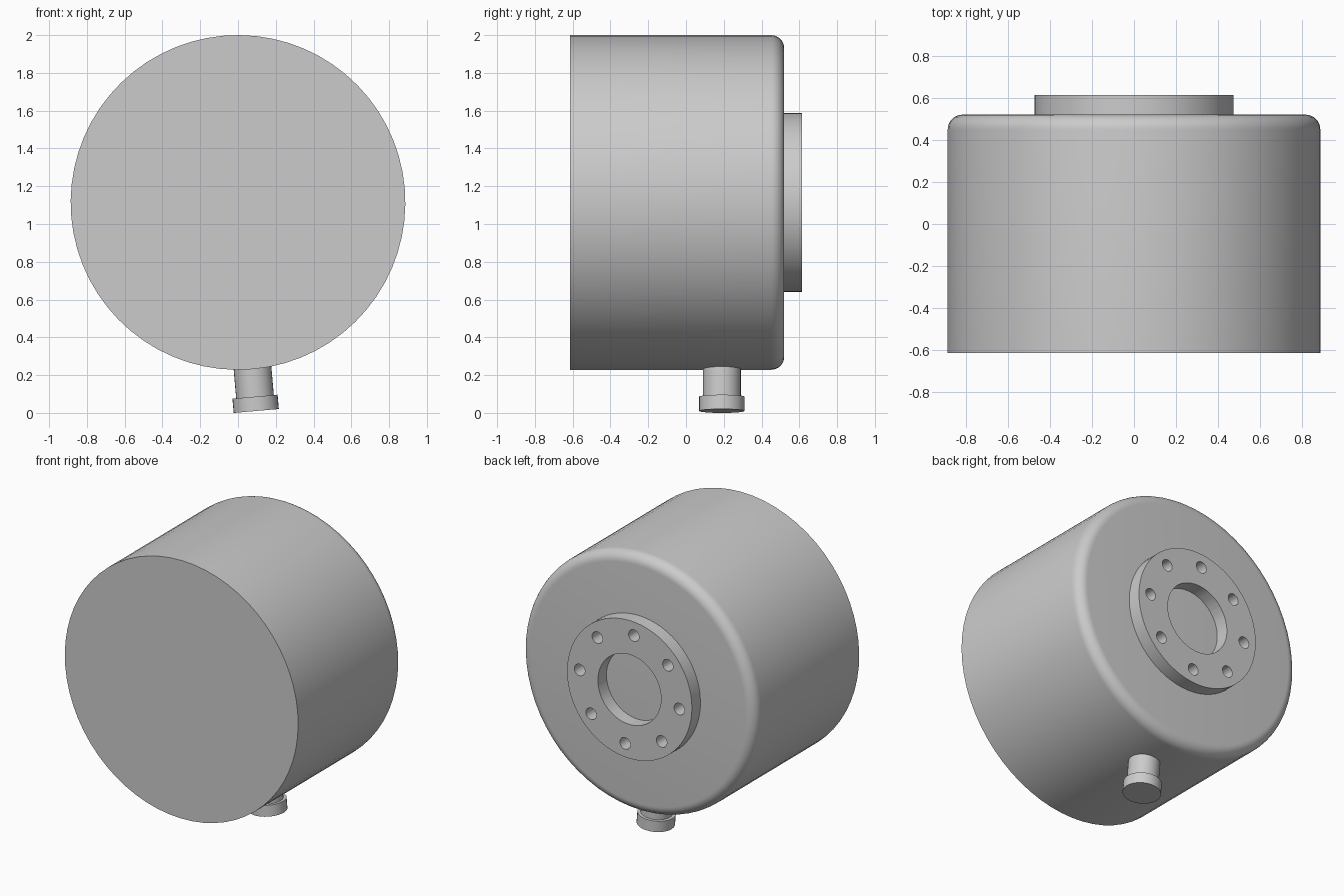
import bpy, bmesh, math
from mathutils import Matrix

cube = bpy.data.objects.get("Cube")
if cube:
    bpy.data.objects.remove(cube, do_unlink=True)

grey = bpy.data.materials.new("plain_grey")
grey.use_nodes = True
colour = (0.6, 0.6, 0.6, 1)
grey.diffuse_color = colour
grey.node_tree.nodes["Principled BSDF"].inputs["Base Color"].default_value = colour

CENTRE_Z = 1.114
BODY_R = 0.886
BACK_Y = 0.52
# The whole assembly is clocked a few degrees about the drum axis
CLOCK = Matrix.Translation((0, 0, CENTRE_Z)) @ Matrix.Rotation(math.radians(-5), 4, 'Y')
ALONG_Y = Matrix.Rotation(math.radians(-90), 4, 'X')
DOWN = Matrix.Rotation(math.radians(180), 4, 'X')


def lathe(name, profile, steps, matrix):
    """Revolve (radius, height) points about local z, then place the result."""
    bm = bmesh.new()
    verts = [bm.verts.new((r, 0, h)) for r, h in profile]
    edges = [bm.edges.new(pair) for pair in zip(verts, verts[1:])]
    bmesh.ops.spin(bm, geom=verts + edges, cent=(0, 0, 0), axis=(0, 0, 1),
                   angle=math.tau, steps=steps, use_merge=True)
    bmesh.ops.remove_doubles(bm, verts=bm.verts, dist=1e-5)
    bmesh.ops.recalc_face_normals(bm, faces=bm.faces)
    bm.transform(matrix)
    mesh = bpy.data.meshes.new(name)
    bm.to_mesh(mesh)
    bm.free()
    mesh.materials.append(grey)
    obj = bpy.data.objects.new(name, mesh)
    bpy.context.collection.objects.link(obj)
    return obj


def rod(name, radius, low, high, steps, matrix):
    return lathe(name, [(0, low), (radius, low), (radius, high), (0, high)], steps, matrix)


def select_only(obj):
    bpy.ops.object.select_all(action='DESELECT')
    obj.select_set(True)
    bpy.context.view_layer.objects.active = obj


# Drum body with a rounded back rim
fillet = 0.07
rim = [(BODY_R - fillet + fillet * math.cos(a), BACK_Y - fillet + fillet * math.sin(a))
       for a in (math.pi / 2 * i / 8 for i in range(9))]
body = lathe("drum_body", [(0, -0.613), (BODY_R, -0.613)] + rim + [(0, BACK_Y)],
             64, CLOCK @ ALONG_Y)

# Mounting flange with a centre bore and a ring of bolt holes
flange = rod("mounting_flange", 0.474, BACK_Y, 0.613, 64, CLOCK @ ALONG_Y)
cutters = [rod("bore_cutter", 0.24, 0.4, 0.7, 48, CLOCK @ ALONG_Y)]
for i in range(8):
    place = CLOCK @ Matrix.Rotation(math.tau * i / 8, 4, 'Y') @ Matrix.Translation((0.38, 0, 0))
    cutters.append(rod("bolt_cutter", 0.04, 0.4, 0.7, 24, place @ ALONG_Y))
for cutter in cutters:
    cutter.hide_render = True
    select_only(flange)
    cut = flange.modifiers.new("hole", 'BOOLEAN')
    cut.operation = 'DIFFERENCE'
    cut.solver = 'EXACT'
    cut.object = cutter
    bpy.ops.object.modifier_apply(modifier=cut.name)
    bpy.data.objects.remove(cutter, do_unlink=True)

# Small capped outlet below the drum
outlet = CLOCK @ Matrix.Translation((0, 0.19, 0)) @ DOWN
pipe = rod("outlet_pipe", 0.1, 0.8, 1.04, 32, outlet)
cap = rod("outlet_cap", 0.12, 1.032, 1.108, 32, outlet)

for part in (body, flange, pipe, cap):
    select_only(part)
    bpy.ops.object.shade_smooth_by_angle(angle=math.radians(30))
